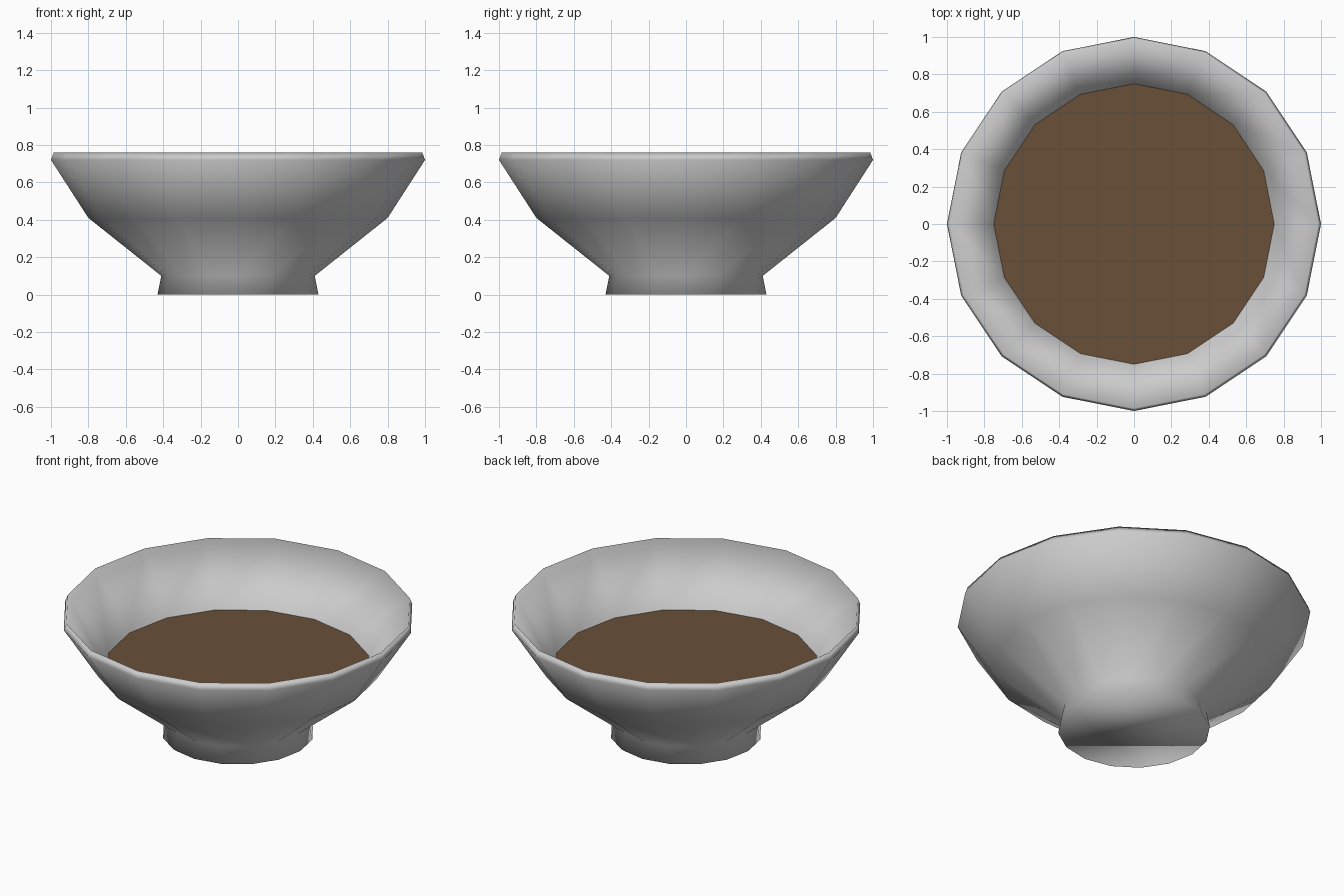
import bpy, bmesh, math

if "Cube" in bpy.data.objects:
    bpy.data.objects.remove(bpy.data.objects["Cube"])

SIDES = 16


def lathe(name, profile, cap_first=False, smooth=True):
    """Revolve a (radius, z) profile around z, optionally capping its first ring."""
    bm = bmesh.new()
    rings = []
    for r, z in profile:
        rings.append([bm.verts.new((r * math.cos(2 * math.pi * i / SIDES),
                                    r * math.sin(2 * math.pi * i / SIDES), z))
                      for i in range(SIDES)])
    for low, high in zip(rings, rings[1:]):
        for i in range(SIDES):
            j = (i + 1) % SIDES
            bm.faces.new((low[i], low[j], high[j], high[i]))
    if cap_first:
        bm.faces.new(rings[0][::-1])
    for f in bm.faces:
        f.smooth = smooth
    mesh = bpy.data.meshes.new(name)
    bm.to_mesh(mesh)
    bm.free()
    obj = bpy.data.objects.new(name, mesh)
    bpy.context.collection.objects.link(obj)
    return obj


# Bowl: foot, flared outside, thin lip, inner wall down to the filling
lathe("bowl", [(0.43, 0.0), (0.41, 0.10), (0.80, 0.41), (1.0, 0.72),
               (0.985, 0.76), (0.75, 0.42)], cap_first=True)

# Brown filling: flat disc meeting the inner wall
bpy.ops.mesh.primitive_circle_add(vertices=SIDES, radius=0.75, fill_type='NGON',
                                  location=(0, 0, 0.42))
soil = bpy.context.object
soil.name = "soil"
brown = bpy.data.materials.new("brown")
brown.diffuse_color = (0.14, 0.08, 0.04, 1)
brown.use_nodes = True
brown.node_tree.nodes["Principled BSDF"].inputs["Base Color"].default_value = brown.diffuse_color
soil.data.materials.append(brown)
